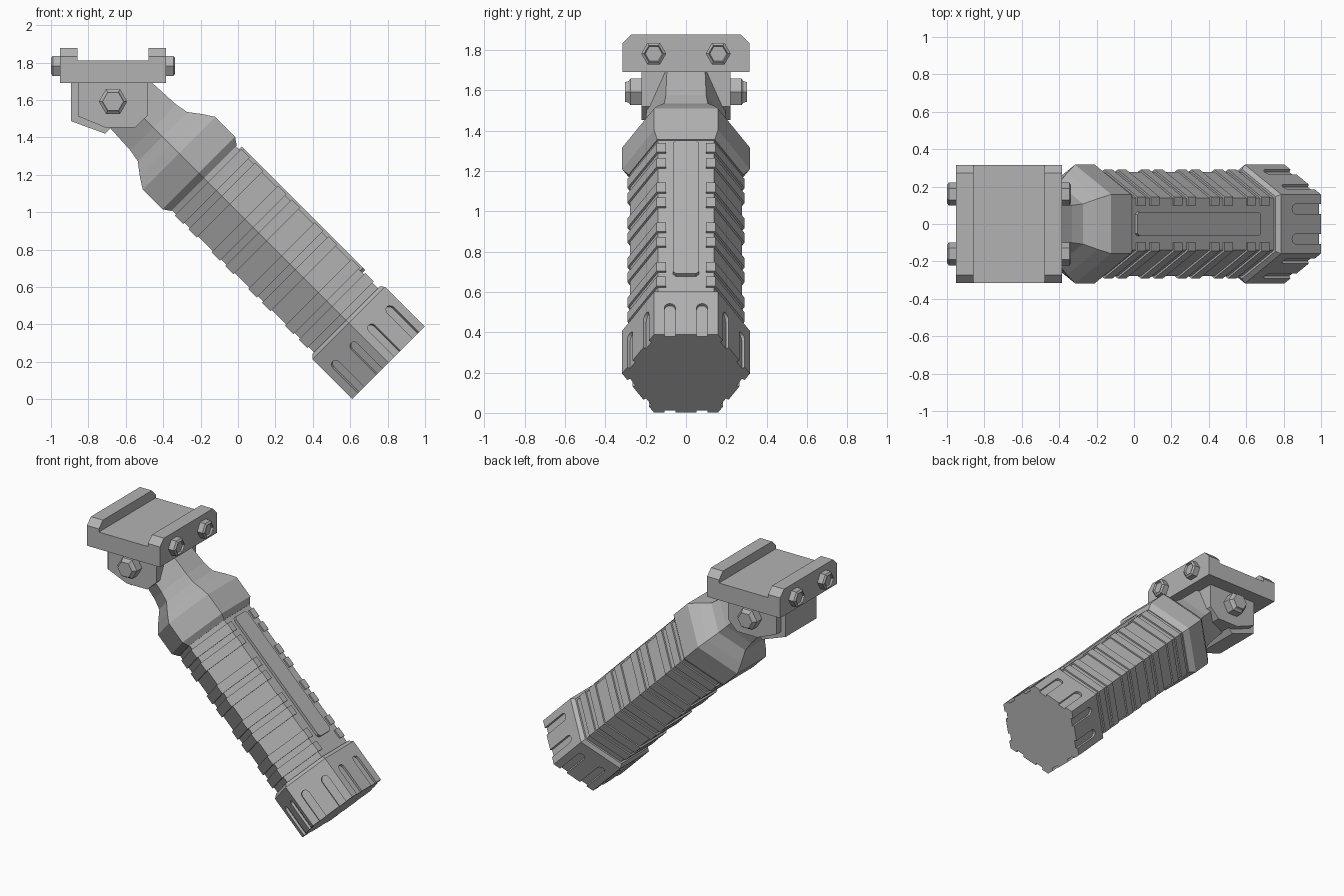
import bpy, bmesh, math
from mathutils import Matrix, Vector

if "Cube" in bpy.data.objects:
    bpy.data.objects.remove(bpy.data.objects["Cube"])

grey = bpy.data.materials.new("matte_grey")
grey.use_nodes = True
GREY = (0.45, 0.45, 0.45, 1)
grey.diffuse_color = GREY
grey.node_tree.nodes["Principled BSDF"].inputs["Base Color"].default_value = GREY


def frame(origin, z, x):
    """Placement matrix from an origin, a long axis and a sideways axis."""
    z, x = Vector(z).normalized(), Vector(x).normalized()
    m = Matrix((x, z.cross(x), z)).transposed().to_4x4()
    m.translation = origin
    return m


def loft(name, sections, m):
    """Solid through a list of rings with equal point counts, capped at both ends."""
    bm = bmesh.new()
    rings = [[bm.verts.new(m @ Vector(p)) for p in s] for s in sections]
    n = len(rings[0])
    for a, b in zip(rings, rings[1:]):
        for i in range(n):
            j = (i + 1) % n
            bm.faces.new((a[i], a[j], b[j], b[i]))
    bm.faces.new(rings[0][::-1])
    bm.faces.new(rings[-1])
    bmesh.ops.recalc_face_normals(bm, faces=bm.faces)
    me = bpy.data.meshes.new(name)
    bm.to_mesh(me)
    bm.free()
    me.materials.append(grey)
    ob = bpy.data.objects.new(name, me)
    bpy.context.collection.objects.link(ob)
    return ob


def hexes(name, rings, m):
    """Six-sided turned shape from (height, radius) pairs."""
    turn = [math.radians(60 * i) for i in range(6)]
    return loft(name, [[(r * math.cos(a), r * math.sin(a), h) for a in turn] for h, r in rings], m)


def prism(name, outline, lo, hi, m):
    return loft(name, [[(x, y, h) for x, y in outline] for h in (lo, hi)], m)


def mirrored(half):
    """Complete a symmetric outline from its +x half."""
    return half + [(-x, y) for x, y in reversed(half)]


# Grip frame: origin at the centre of the foot, z up the slanted handle, y to its upper face
S3 = math.sqrt(3) / 2
grip = frame((0.805, 0, 0.195), (-1, 0, 1), (0, -1, 0))

# Handle core, collar and neck
hexes("handle_core", [(0.3, 0.279), (1.43, 0.279)], grip)
hexes("collar_and_neck", [(1.395, 0.285), (1.435, 0.317), (1.585, 0.317), (1.645, 0.272),
                          (1.71, 0.215), (1.78, 0.2), (1.95, 0.19), (2.0, 0.19)], grip)

# Paired grip ribs, left open along the middle of the upper face
R = 0.291
rib = mirrored([(R / 2, -R * S3), (R, 0), (R / 2, R * S3), (0.1, R * S3), (0.1, 0.23)])
for pair in range(4):
    for k in range(2):
        t = 0.396 + 0.278 * pair + 0.103 * k
        prism("grip_rib", rib, t - 0.032, t + 0.032, grip)

# Raised panel with clipped corners on the upper face
panel = frame(grip @ Vector((0, 0.2, 0.906)), (1, 0, 1), (0, 1, 0))
prism("upper_panel", mirrored([(0.05, -0.467), (0.065, -0.45), (0.065, 0.45), (0.05, 0.467)]),
      0, 0.062, panel)

# Foot cap with two round-ended flutes cut in each face
cap = hexes("foot_cap", [(0, 0.317), (0.3, 0.317), (0.322, 0.293)], grip)
arc = [(0.027 * math.cos(math.radians(a)), 0.19 + 0.027 * math.sin(math.radians(a)))
       for a in range(0, 181, 30)]
slot = [(-0.027, -0.05), (0.027, -0.05)] + arc
for face in range(6):
    side = grip @ Matrix.Rotation(math.radians(60 * face), 4, 'Z')
    for off in (-0.08, 0.08):
        local = frame((off, 0.317 * S3, 0), (0, 1, 0), (-1, 0, 0))
        cutter = prism("flute_cutter", slot, -0.016, 0.04, side @ local)
        cutter.hide_render = True
        cutter.hide_viewport = True
        cut = cap.modifiers.new("flute", 'BOOLEAN')
        cut.operation, cut.solver, cut.object = 'DIFFERENCE', 'EXACT', cutter

# Apply the cuts and drop the cutters
bpy.context.view_layer.update()
done = bpy.data.meshes.new_from_object(cap.evaluated_get(bpy.context.evaluated_depsgraph_get()))
cap.modifiers.clear()
cap.data = done
for ob in [o for o in bpy.data.objects if o.name.startswith("flute_cutter")]:
    bpy.data.objects.remove(ob)

# Yoke under the rail clamp, profiles in x and z
yoke = frame((0, 0, 0), (0, -1, 0), (1, 0, 0))
prism("yoke", [(-0.855, 1.7), (-0.855, 1.513), (-0.71, 1.453), (-0.55, 1.453),
               (-0.48, 1.52), (-0.48, 1.7)], -0.22, 0.22, yoke)
prism("yoke_spine", [(-0.893, 1.7), (-0.893, 1.487), (-0.71, 1.42), (-0.66, 1.47),
                     (-0.66, 1.7)], -0.17, 0.17, yoke)

# Rail clamp: floor plate and two clipped side jaws, profiles in y and z
clamp = frame((0, 0, 0), (1, 0, 0), (0, 1, 0))
prism("clamp_floor", mirrored([(0.316, 1.69), (0.316, 1.81)]), -0.88, -0.46, clamp)
jaw = mirrored([(0.316, 1.69), (0.316, 1.832), (0.272, 1.877)])
for lo in (-0.952, -0.478):
    prism("clamp_jaw", jaw, lo, lo + 0.093, clamp)

# Hex bolts: pivot bolts on the yoke, clamp bolts through the jaws
for s in (-1, 1):
    hexes("pivot_bolt", [(0.2, 0.076), (0.275, 0.076), (0.285, 0.062), (0.302, 0.056)],
          frame((-0.668, 0, 1.592), (0, s, 0), (1, 0, 0)))
    for y in (-0.16, 0.16):
        hexes("clamp_bolt", [(0.26, 0.062), (0.322, 0.062), (0.332, 0.048), (0.319, 0.042)],
              frame((-0.668, y, 1.782), (s, 0, 0), (0, 1, 0)))
